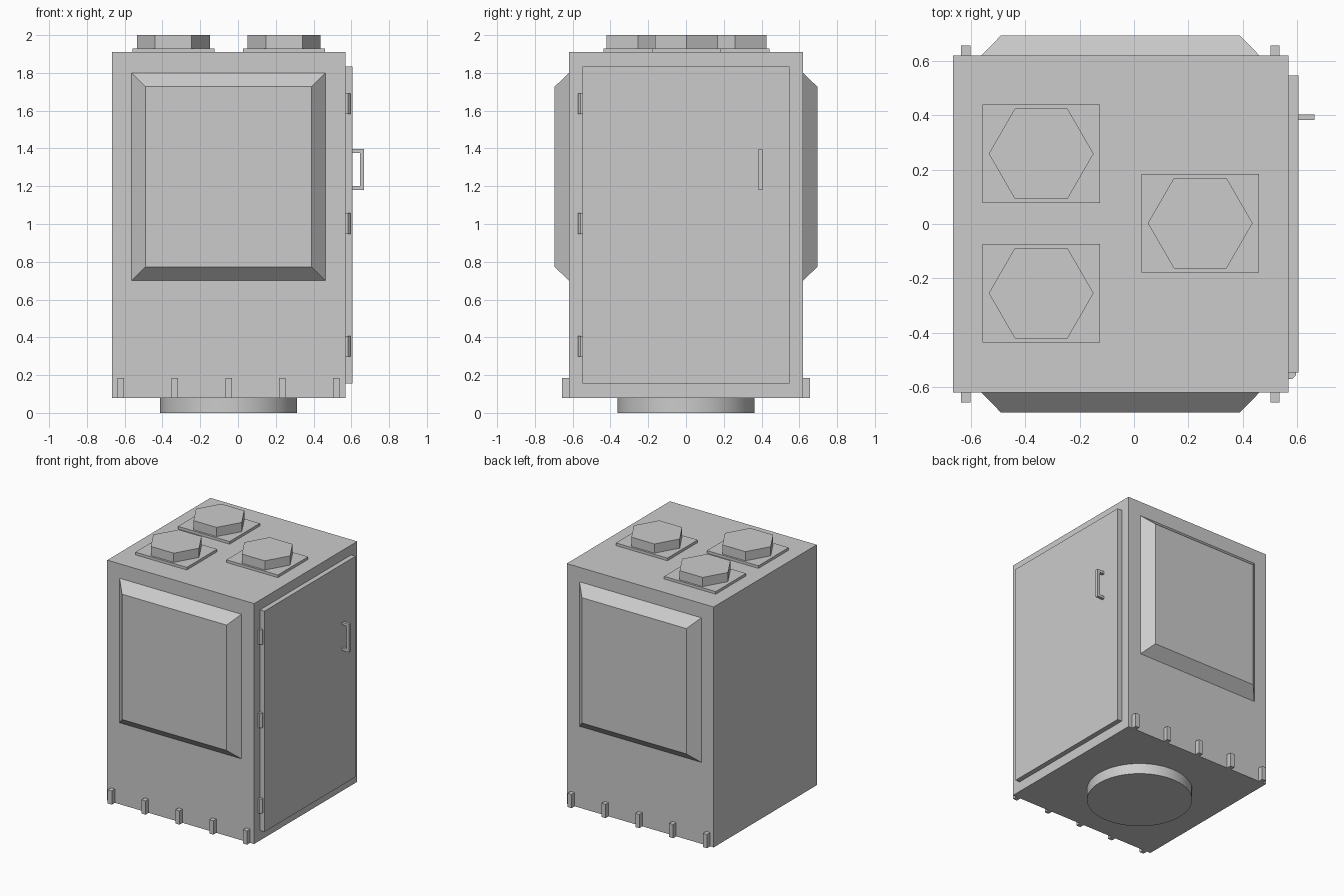
import bpy, bmesh, math

if "Cube" in bpy.data.objects:
    bpy.data.objects.remove(bpy.data.objects["Cube"])

CX = -0.05  # centre line of the cabinet body


def finish(name, bm):
    bmesh.ops.recalc_face_normals(bm, faces=bm.faces)
    mesh = bpy.data.meshes.new(name)
    bm.to_mesh(mesh)
    bm.free()
    ob = bpy.data.objects.new(name, mesh)
    bpy.context.collection.objects.link(ob)
    return ob


def box(name, x, y, z):
    """Box from (min, max) ranges."""
    bm = bmesh.new()
    bmesh.ops.create_cube(bm, size=1)
    for v in bm.verts:
        for i, (a, b) in enumerate((x, y, z)):
            v.co[i] = b if v.co[i] > 0 else a
    return finish(name, bm)


def prism(name, sides, r, x, y, z, turn=0.0):
    """Upright n-sided prism; z is a (min, max) range."""
    bm = bmesh.new()
    ring = [bm.verts.new((x + r * math.cos(turn + math.tau * i / sides),
                          y + r * math.sin(turn + math.tau * i / sides), z[0]))
            for i in range(sides)]
    face = bm.faces.new(ring)
    ext = bmesh.ops.extrude_face_region(bm, geom=[face], use_keep_orig=True)
    for g in ext["geom"]:
        if isinstance(g, bmesh.types.BMVert):
            g.co.z = z[1]
    return finish(name, bm)


def bevelled_panel(name, side):
    """Raised window panel with sloping borders on front (-1) or back (1)."""
    ob = box(name, (CX - 0.513, CX + 0.513), (0.60, 0.695), (0.70, 1.80))
    for v in ob.data.vertices:
        if v.co.y > 0.65:
            v.co.x += 0.073 if v.co.x < CX else -0.073
            v.co.z += 0.073 if v.co.z < 1.25 else -0.073
        else:
            v.co.y = 0.62
        v.co.y *= side
    if side < 0:
        ob.data.flip_normals()
    return ob


# Cabinet body and round foot
box("cabinet_body", (-0.667, 0.57), (-0.62, 0.62), (0.08, 1.91))
foot = prism("round_foot", 64, 0.363, CX, 0, (0, 0.08))
bpy.context.view_layer.objects.active = foot
foot.select_set(True)
bpy.ops.object.shade_smooth_by_angle()

# Front and back panels, with bottom pegs
for label, s in (("front", -1), ("back", 1)):
    bevelled_panel(label + "_panel", s)
    for i in range(5):
        x = CX + (i - 2) * 0.285
        box(f"{label}_peg_{i + 1}", (x - 0.017, x + 0.017),
            sorted((s * 0.62, s * 0.657)), (0.08, 0.185))

# Side door
box("door", (0.57, 0.607), (-0.548, 0.548), (0.155, 1.835))

# Door hinges
for i, z in enumerate((0.353, 1.003, 1.637)):
    prism(f"hinge_{i + 1}", 8, 0.026, 0.572, -0.548, (z - 0.055, z + 0.055), math.pi / 8)

# Door handle: C-shaped profile extruded sideways
profile = [(0.607, 1.18), (0.666, 1.18), (0.666, 1.396), (0.607, 1.396),
           (0.607, 1.376), (0.646, 1.376), (0.646, 1.20), (0.607, 1.20)]
bm = bmesh.new()
face = bm.faces.new([bm.verts.new((x, 0.383, z)) for x, z in profile])
ext = bmesh.ops.extrude_face_region(bm, geom=[face], use_keep_orig=True)
for g in ext["geom"]:
    if isinstance(g, bmesh.types.BMVert):
        g.co.y = 0.404
finish("door_handle", bm)

# Roof caps: hexagons on flat plates
for i, (x, y) in enumerate(((-0.342, 0.259), (-0.342, -0.255), (0.244, 0.003))):
    box(f"cap_plate_{i + 1}", (x - 0.217, x + 0.217), (y - 0.182, y + 0.182), (1.91, 1.93))
    prism(f"hex_cap_{i + 1}", 6, 0.193, x, y, (1.93, 2.0))
